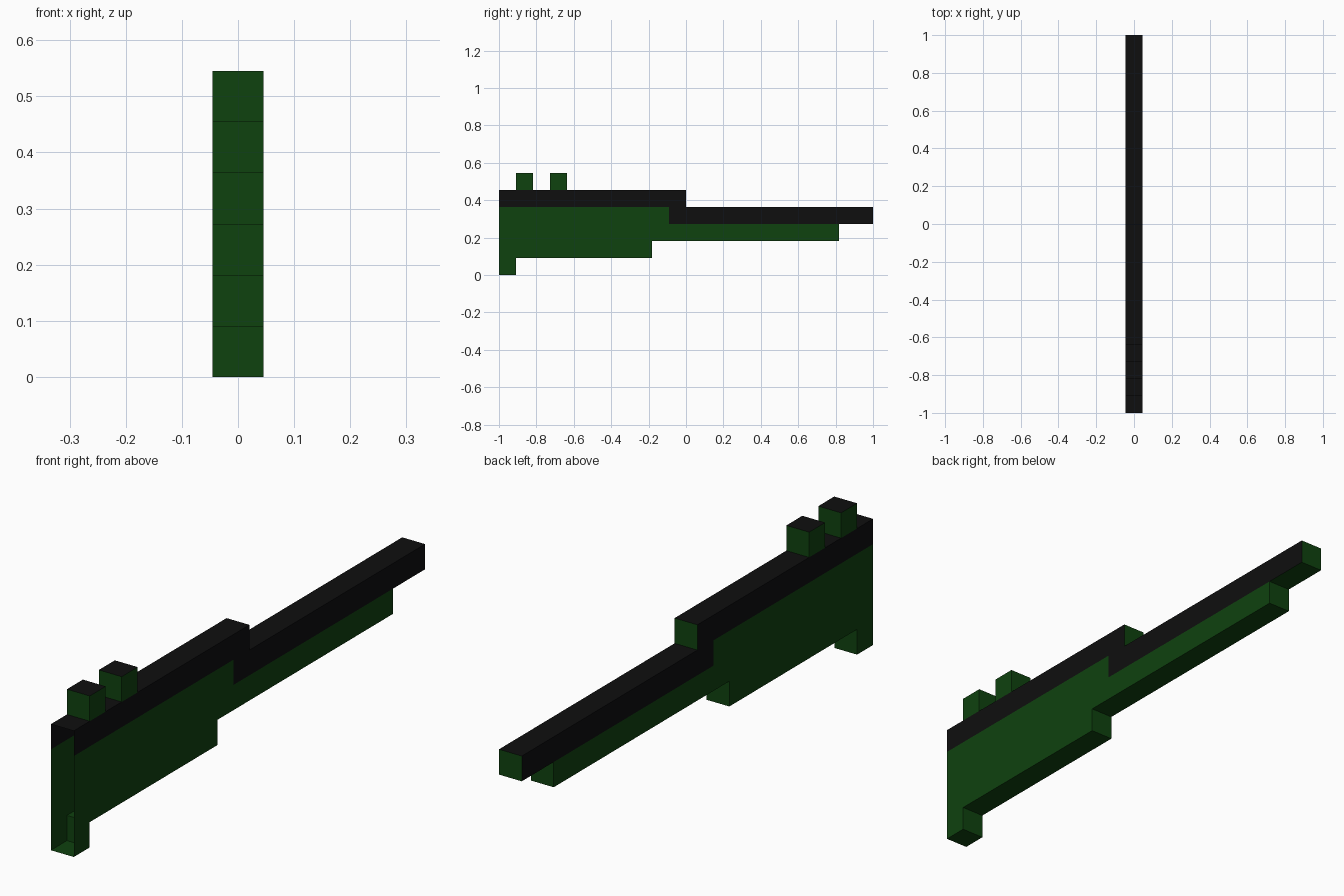
import bpy, bmesh

if "Cube" in bpy.data.objects:
    bpy.data.objects.remove(bpy.data.objects["Cube"])

U = 2 / 22          # one block
HALF = U / 2        # half of the thickness


def make_mat(name, rgb):
    m = bpy.data.materials.new(name)
    m.diffuse_color = (*rgb, 1)
    m.use_nodes = True
    m.node_tree.nodes["Principled BSDF"].inputs["Base Color"].default_value = m.diffuse_color
    return m


GREEN, BLACK, OPEN = 0, 1, None
MATS = [make_mat("dark green", (0.0048, 0.054, 0.0048)),
        make_mat("black", (0.0045, 0.0045, 0.0048))]


def shell(name, side, outline):
    """Thin hollow part from a side outline in blocks: (y, z, colour of the edge that starts here)."""
    bm = bmesh.new()
    right, left = [[bm.verts.new((x, -1 + y * U, z * U)) for y, z, _ in outline]
                   for x in (HALF, -HALF)]
    bm.faces.new(right).material_index = side
    bm.faces.new(left[::-1]).material_index = side
    n = len(outline)
    for i, (_, _, colour) in enumerate(outline):
        if colour is not OPEN:
            j = (i + 1) % n
            f = bm.faces.new((right[i], left[i], left[j], right[j]))
            f.material_index = colour
    mesh = bpy.data.meshes.new(name)
    bm.to_mesh(mesh)
    bm.free()
    for m in MATS:
        mesh.materials.append(m)
    bpy.context.collection.objects.link(bpy.data.objects.new(name, mesh))


# Green stock and underside, open at the front end and where it meets the top rail
shell("stock", GREEN, [
    (0, 0, GREEN), (1, 0, GREEN), (1, 1, GREEN), (9, 1, GREEN), (9, 2, GREEN),
    (20, 2, GREEN), (20, 3, OPEN), (10, 3, OPEN), (10, 4, OPEN), (0, 4, OPEN)])

# Black stepped rail: black sides and tops, green ends and underside
shell("top_rail", BLACK, [
    (0, 4, OPEN), (10, 4, OPEN), (10, 3, OPEN), (20, 3, GREEN), (22, 3, GREEN),
    (22, 4, BLACK), (11, 4, GREEN), (11, 5, BLACK), (0, 5, OPEN)])

# Two studs with black tops
for name, y in (("front_stud", 1), ("rear_stud", 3)):
    shell(name, GREEN, [(y, 5, OPEN), (y + 1, 5, GREEN), (y + 1, 6, BLACK), (y, 6, GREEN)])
